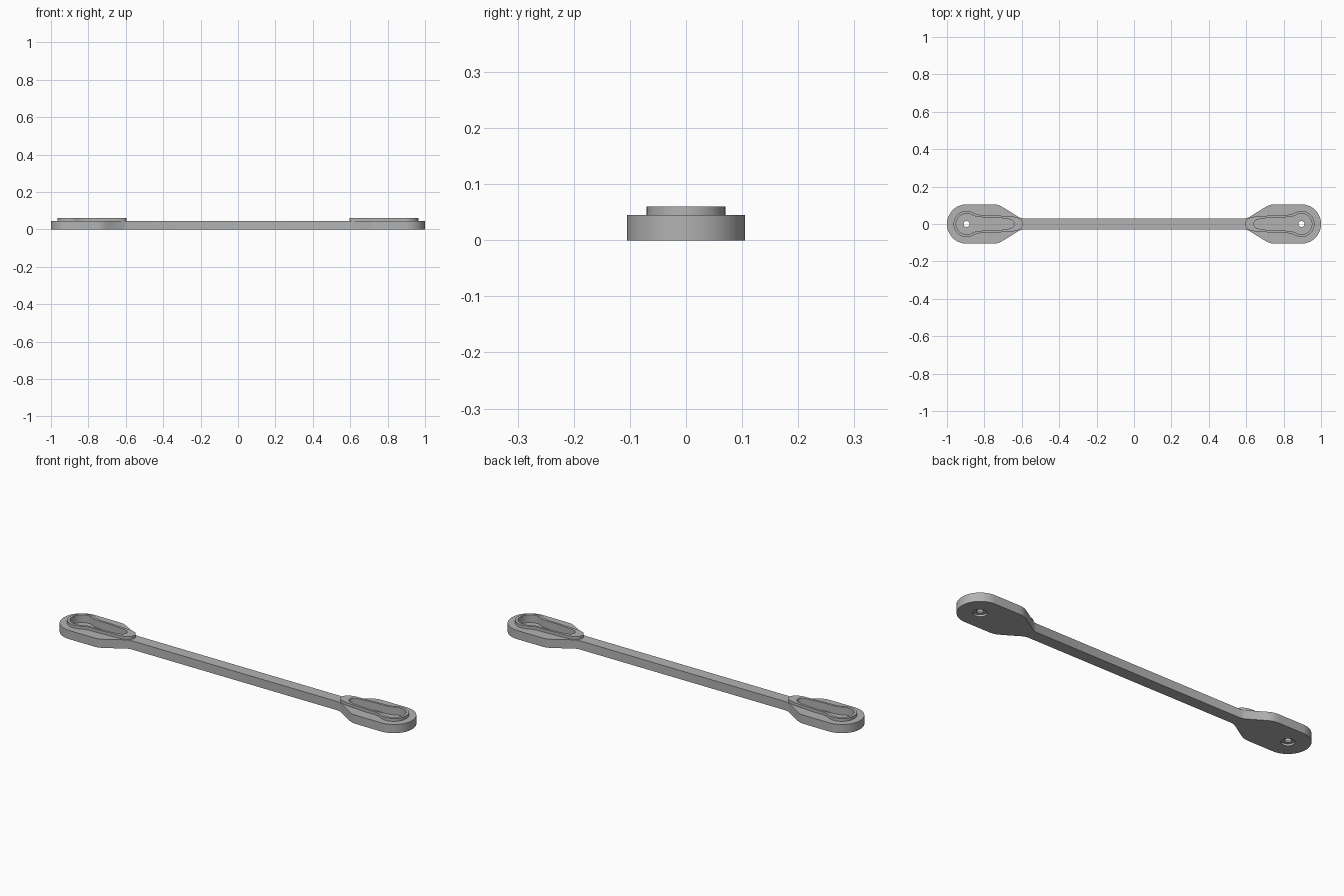
import bpy, bmesh, math
from mathutils import Vector
from mathutils.geometry import interpolate_bezier

cube = bpy.data.objects.get("Cube")
if cube:
    bpy.data.objects.remove(cube)

HOLE_X = 0.895
TOP, RIM_TOP, FLOOR = 0.045, 0.06, 0.02

grey = bpy.data.materials.new("plain grey")
grey.use_nodes = True
grey.diffuse_color = (0.45, 0.45, 0.45, 1)
grey.node_tree.nodes["Principled BSDF"].inputs["Base Color"].default_value = (0.45, 0.45, 0.45, 1)


def arc(radius, start, end, steps=24):
    """Points of an arc around the bolt hole, angles in degrees."""
    angles = [math.radians(start + (end - start) * i / steps) for i in range(steps + 1)]
    return [(HOLE_X + radius * math.cos(a), radius * math.sin(a)) for a in angles]


def bezier(*points, steps=10):
    return [tuple(p) for p in interpolate_bezier(*[Vector(p) for p in points], steps)]


def mirror_y(half):
    """Close a half outline that starts and ends on y = 0."""
    return half + [(x, -y) for x, y in reversed(half[1:-1])]


def keyhole(radius, neck, tail, tip):
    """Round head, smooth neck and rounded tail."""
    half = arc(radius, 0, 120)
    hx, hy = half[-1]
    half += bezier((hx, hy), (hx - 0.026, hy - 0.015), (0.81, neck), (0.77, neck))[1:]
    end = tip + 0.055
    half += bezier((end, tail), (tip + 0.02, tail * 0.9), (tip, tail * 0.6), (tip, 0))
    return mirror_y(half)


def prism(name, outline, bottom, top):
    bm = bmesh.new()
    face = bm.faces.new([bm.verts.new((x, y, bottom)) for x, y in outline])
    grown = bmesh.ops.extrude_face_region(bm, geom=[face])["geom"]
    bmesh.ops.translate(bm, vec=(0, 0, top - bottom),
                        verts=[v for v in grown if isinstance(v, bmesh.types.BMVert)])
    bmesh.ops.recalc_face_normals(bm, faces=bm.faces)
    mesh = bpy.data.meshes.new(name)
    bm.to_mesh(mesh)
    bm.free()
    mesh.materials.append(grey)
    obj = bpy.data.objects.new(name, mesh)
    bpy.context.collection.objects.link(obj)
    return obj


def flip_copy(outline):
    return [(-x, y) for x, y in outline]


def cut(obj, cutters):
    """Subtract the cutters and keep the plain result."""
    for cutter in cutters:
        mod = obj.modifiers.new("cut", "BOOLEAN")
        mod.operation, mod.solver, mod.object = "DIFFERENCE", "EXACT", cutter
    graph = bpy.context.evaluated_depsgraph_get()
    mesh = bpy.data.meshes.new_from_object(obj.evaluated_get(graph))
    obj.modifiers.clear()
    obj.data = mesh


# Link body: slim bar widening into two rounded pads
quarter = arc(0.105, 0, 90) + bezier((0.76, 0.105), (0.725, 0.105), (0.715, 0.098), (0.69, 0.083))
quarter += [(0.615, 0.036), (0.595, 0.03)]
half = quarter + [(-x, y) for x, y in reversed(quarter)]
body = prism("link_body", mirror_y(half), 0, TOP)

rim_outline = keyhole(0.07, 0.048, 0.04, 0.595)
pocket_outline = keyhole(0.056, 0.036, 0.03, 0.64)

# Raised rims, pockets and bolt holes at both ends
rims, cutters = [], []
for side, place in (("left", list), ("right", flip_copy)):
    rim = prism(side + "_rim", place(rim_outline), TOP, RIM_TOP)
    pocket = prism("pocket_cutter", place(pocket_outline), FLOOR, 0.1)
    bolt = prism("bolt_cutter", place(arc(0.016, 0, 345, 23)), -0.05, 0.1)
    recess = prism("recess_cutter", place(arc(0.032, 0, 345, 23)), -0.05, 0.01)
    cut(rim, [pocket])
    rims.append(rim)
    cutters += [pocket, bolt, recess]
cut(body, cutters)
for cutter in cutters:
    bpy.data.objects.remove(cutter)

# Smooth curved walls, sharp rims
for obj in bpy.context.selected_objects:
    obj.select_set(False)
for obj in [body] + rims:
    obj.select_set(True)
bpy.context.view_layer.objects.active = body
bpy.ops.object.shade_smooth_by_angle(angle=math.radians(30))
